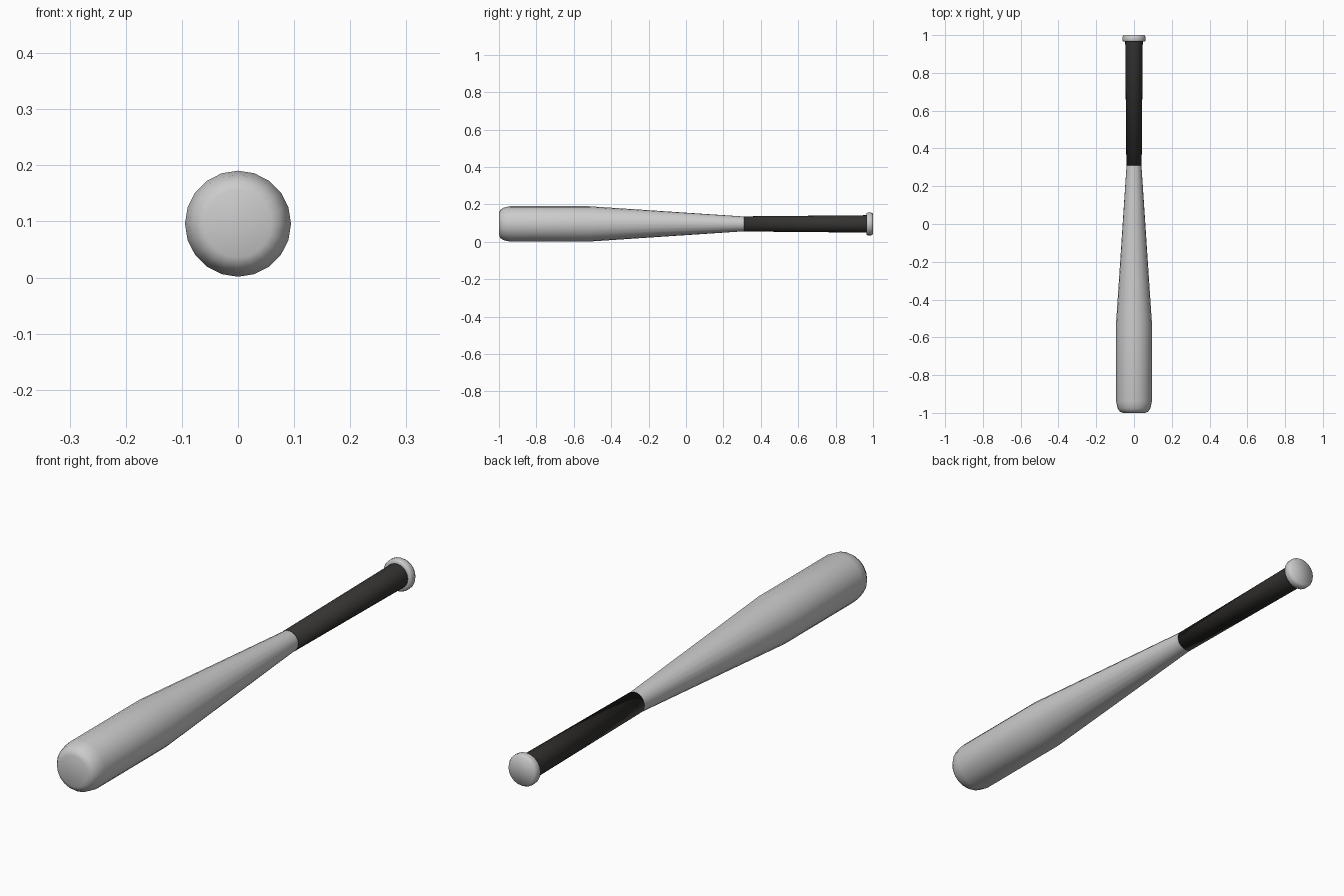
import bpy, bmesh, math

if "Cube" in bpy.data.objects:
    bpy.data.objects.remove(bpy.data.objects["Cube"])

SIDES = 20
AXIS_Z = 0.096


def lathe(name, profile, color=None):
    """Revolve (y, radius) points around the long axis; radius 0 closes the end."""
    bm = bmesh.new()
    rings = []
    for y, r in profile:
        if r == 0:
            rings.append([bm.verts.new((0, y, AXIS_Z))] * SIDES)
        else:
            rings.append([bm.verts.new((r * math.sin(2 * math.pi * i / SIDES), y,
                                        AXIS_Z + r * math.cos(2 * math.pi * i / SIDES)))
                          for i in range(SIDES)])
    for a, b in zip(rings, rings[1:]):
        for i in range(SIDES):
            j = (i + 1) % SIDES
            corners = list(dict.fromkeys((a[i], a[j], b[j], b[i])))
            bm.faces.new(corners).smooth = True
    bmesh.ops.recalc_face_normals(bm, faces=bm.faces)
    mesh = bpy.data.meshes.new(name)
    bm.to_mesh(mesh)
    bm.free()
    obj = bpy.data.objects.new(name, mesh)
    bpy.context.collection.objects.link(obj)
    if color:
        mat = bpy.data.materials.new(name + "_color")
        mat.diffuse_color = color
        mat.use_nodes = True
        mat.node_tree.nodes["Principled BSDF"].inputs["Base Color"].default_value = mat.diffuse_color
        mesh.materials.append(mat)
    return obj


# Barrel with rounded tip, tapering to the handle
lathe("barrel", [(-1.0, 0), (-1.0, 0.06), (-0.993, 0.075), (-0.976, 0.087),
                 (-0.94, 0.0945), (-0.52, 0.0945), (0.31, 0.0395)])

# Dark wrapped grip
lathe("grip", [(0.31, 0.0395), (0.31, 0.0405), (0.97, 0.0465)],
      (0.035, 0.033, 0.031, 1))

# Knob at the handle end
lathe("knob", [(0.966, 0.044), (0.966, 0.058), (0.972, 0.061),
               (0.99, 0.061), (1.0, 0.055), (1.0, 0)])
